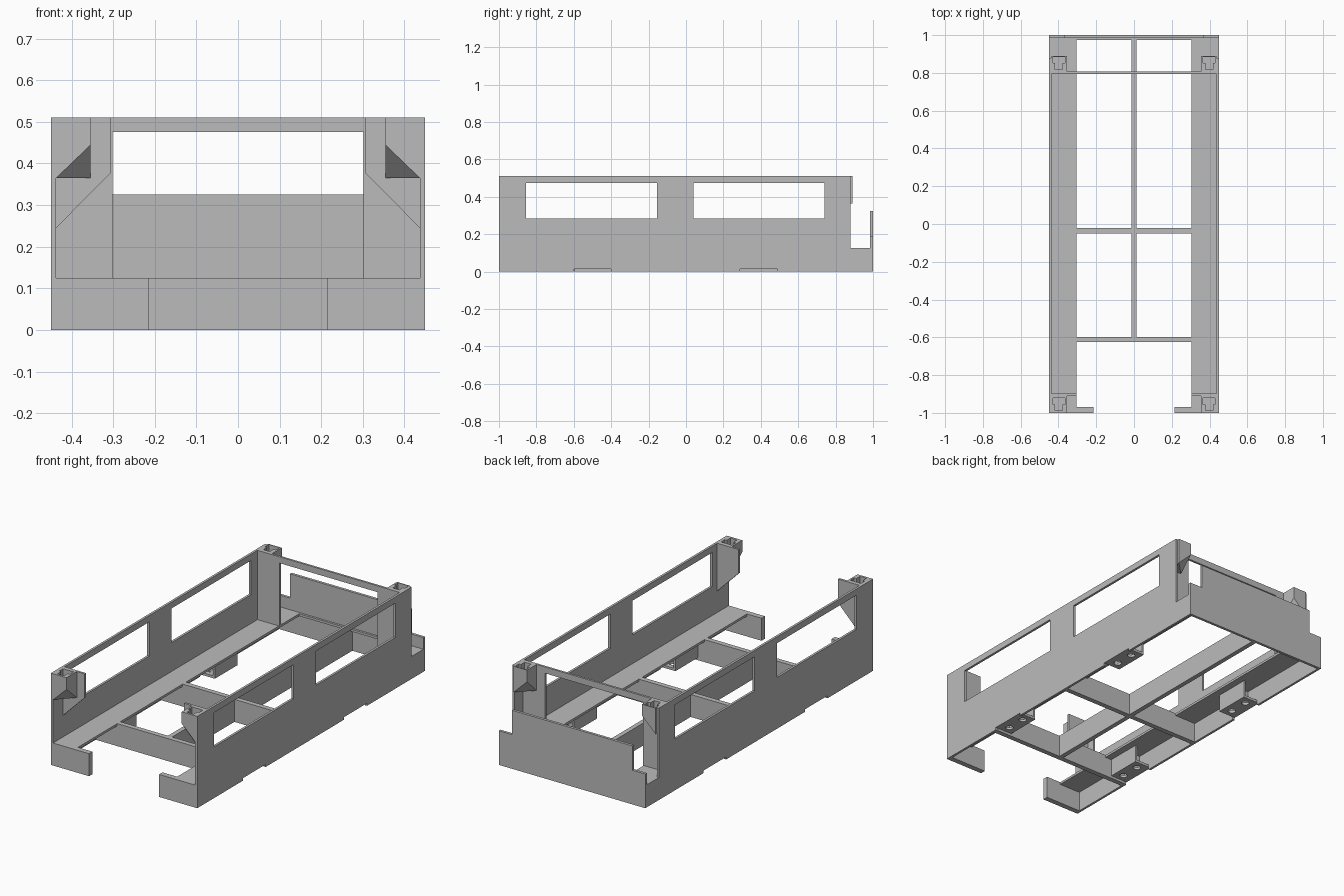
import bpy, bmesh
from mathutils import Vector

if "Cube" in bpy.data.objects:
    bpy.data.objects.remove(bpy.data.objects["Cube"])

grey = bpy.data.materials.new("plain grey")
grey.diffuse_color = (0.5, 0.5, 0.5, 1)
grey.use_nodes = True
grey.node_tree.nodes["Principled BSDF"].inputs["Base Color"].default_value = grey.diffuse_color


def finish(name, bm):
    bmesh.ops.recalc_face_normals(bm, faces=bm.faces)
    me = bpy.data.meshes.new(name)
    bm.to_mesh(me)
    bm.free()
    me.materials.append(grey)
    ob = bpy.data.objects.new(name, me)
    bpy.context.collection.objects.link(ob)
    return ob


def prism(name, pts, axis, lo, hi):
    """Extrude a 2D profile along x (y,z points), y (x,z points) or z (x,y points)."""
    def place(p, d):
        c = list(p)
        c.insert("xyz".index(axis), d)
        return c
    bm = bmesh.new()
    face = bm.faces.new([bm.verts.new(place(p, lo)) for p in pts])
    ext = bmesh.ops.extrude_face_region(bm, geom=[face])
    move = Vector(place((0, 0), hi - lo))
    bmesh.ops.translate(bm, vec=move, verts=[v for v in ext["geom"] if isinstance(v, bmesh.types.BMVert)])
    return finish(name, bm)


def box(name, x, y, z):
    return prism(name, [(x[0], y[0]), (x[1], y[0]), (x[1], y[1]), (x[0], y[1])], "z", *z)


def cylinder(name, x, y, z, r):
    bm = bmesh.new()
    bmesh.ops.create_cone(bm, cap_ends=True, segments=16, radius1=r, radius2=r, depth=0.1)
    bmesh.ops.translate(bm, vec=(x, y, z), verts=bm.verts)
    return finish(name, bm)


def cut(ob, cutters):
    for c in cutters:
        m = ob.modifiers.new("cut", "BOOLEAN")
        m.operation = "DIFFERENCE"
        m.solver = "EXACT"
        m.object = c
    bpy.context.view_layer.update()
    me = bpy.data.meshes.new_from_object(ob.evaluated_get(bpy.context.evaluated_depsgraph_get()))
    ob.modifiers.clear()
    ob.data = me
    for c in cutters:
        bpy.data.objects.remove(c)


T = 0.013          # sheet thickness
W, H, F = 0.45, 0.51, 0.125   # half width, height, floor level
BRACKETS = (-0.5, 0.39)


def corner_post(name, s, y_in, y_out):
    # hanging socket block: lower free corner sliced off, T-shaped slot in the top
    xa, xb = s * 0.437, s * 0.354
    bm = bmesh.new()
    bmesh.ops.create_cube(bm, size=1)
    for v in bm.verts:
        v.co = (xa if v.co.x < 0 else xb, y_in if v.co.y < 0 else y_out, 0.365 if v.co.z < 0 else H)
    a, b, c = Vector((xb, y_out, 0.445)), Vector((xb, y_in, 0.365)), Vector((xa, y_out, 0.365))
    n = (b - a).cross(c - a)
    if n.z > 0:
        n = -n
    cutplane = bmesh.ops.bisect_plane(bm, geom=bm.verts[:] + bm.edges[:] + bm.faces[:],
                                      plane_co=a, plane_no=n, clear_outer=True)
    edges = [e for e in bm.edges if e.is_boundary]
    bmesh.ops.holes_fill(bm, edges=edges)
    post = finish(name, bm)
    lo = min(y_in, y_out)
    slot = [(s * x, lo + y) for x, y in
            ((0.378, 0.012), (0.418, 0.012), (0.418, 0.045), (0.43, 0.045),
             (0.43, 0.078), (0.364, 0.078), (0.364, 0.045), (0.378, 0.045))]
    cut(post, [prism("slot_cutter", slot, "z", 0.46, 0.6)])


for s, side in ((-1, "left"), (1, "right")):
    def sx(a, b):
        return sorted((s * a, s * b))

    # side wall with windows and bracket notches
    wall = prism(side + "_side_wall", [(-1, 0), (1, 0), (1, F), (0.88, F), (0.88, H), (-1, H)],
                 "x", *sx(W - T, W))
    cutters = [box("window_cutter", sx(0.4, 0.5), y, (0.285, 0.475))
               for y in ((-0.855, -0.155), (0.04, 0.74))]
    cutters += [box("notch_cutter", sx(0.4, 0.5), (y - 0.1, y + 0.1), (-0.1, 0.014)) for y in BRACKETS]
    cut(wall, cutters)

    # floor ledge and front return
    box(side + "_floor_ledge", sx(0.305, W - T), (-0.97, 0.985), (F - T, F))
    box(side + "_front_return", sx(0.215, W - T), (-1, -0.97), (0, F))

    # end plates that carry the corner posts
    prism(side + "_front_gusset", [(s * 0.437, 0.245), (s * 0.305, 0.378), (s * 0.305, H), (s * 0.437, H)],
          "y", -0.91, -0.898)
    box(side + "_rear_plate", sx(0.302, W - T), (0.795, 0.807), (F, H))
    corner_post(side + "_front_post", s, -0.91, -1)
    corner_post(side + "_rear_post", s, 0.807, 0.89)

    # underside mounting brackets with two screw holes
    for y, end in zip(BRACKETS, ("front", "rear")):
        plate = box(f"{side}_{end}_bracket_plate", sx(0.345, W), (y - 0.1, y + 0.1), (0.014, 0.028))
        cut(plate, [cylinder("hole_cutter", s * 0.393, y + d, 0.02, 0.02) for d in (-0.055, 0.055)])
        box(f"{side}_{end}_bracket_block", sx(0.345, W - T), (y - 0.025, y + 0.025), (0.028, F - T))
        box(f"{side}_{end}_bracket_web", sx(0.345, 0.357), (y - 0.1, y + 0.1), (0.028, F - T))

# rear panel with stepped shoulders, and its floor lip
prism("rear_panel", [(-W, 0), (W, 0), (W, 0.19), (0.37, 0.19), (0.37, 0.325),
                     (-0.37, 0.325), (-0.37, 0.19), (-W, 0.19)], "y", 0.985, 1)
box("rear_lip", (-0.305, 0.305), (0.973, 0.985), (F - T, F))
box("rear_top_rail", (-0.302, 0.302), (0.795, 0.807), (0.475, H))

# floor beams
box("centre_beam", (-0.013, 0.013), (-0.597, 0.985), (0, F))
for name, y in (("front_cross_beam", -0.625), ("middle_cross_beam", -0.05)):
    box(name, (-0.305, 0.305), (y, y + 0.028), (0, F))
    for s, side in ((-1, "left"), (1, "right")):
        box(f"{name}_{side}_end", sorted((s * 0.305, s * (W - T))), (y, y + 0.028), (0, F - T))
